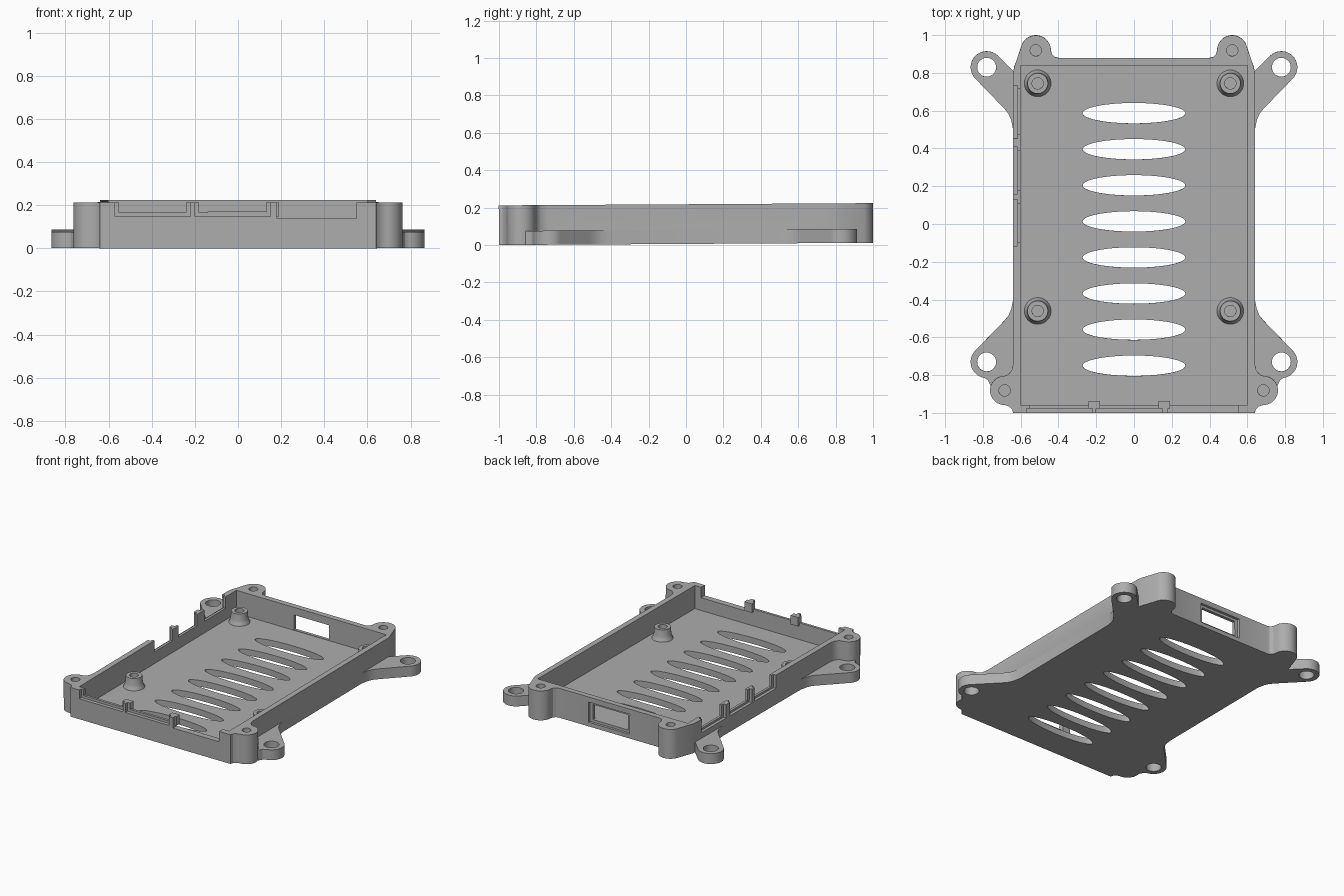
import bpy, bmesh, math
from mathutils import Matrix

if "Cube" in bpy.data.objects:
    bpy.data.objects.remove(bpy.data.objects["Cube"], do_unlink=True)

grey = bpy.data.materials.new("plastic_grey")
grey.use_nodes = True
GREY = (0.42, 0.42, 0.42, 1)
grey.diffuse_color = GREY
grey.node_tree.nodes["Principled BSDF"].inputs["Base Color"].default_value = GREY

H, FLOOR, WALL = 0.212, 0.045, 0.04
TILT = 0.006


def arc(cx, cy, r, a0, a1, n=20, ry=None):
    ry = ry or r
    out = []
    for i in range(n + 1):
        a = math.radians(a0 + (a1 - a0) * i / n)
        out.append((cx + r * math.cos(a), cy + ry * math.sin(a)))
    return out


def circle(cx, cy, r, n=40, ry=None):
    return arc(cx, cy, r, 0, 360, n, ry)[:-1]


def to_object(name, bm):
    bmesh.ops.recalc_face_normals(bm, faces=bm.faces)
    mesh = bpy.data.meshes.new(name)
    bm.to_mesh(mesh)
    bm.free()
    mesh.materials.append(grey)
    obj = bpy.data.objects.new(name, mesh)
    bpy.context.collection.objects.link(obj)
    return obj


def prism(name, pts, z0, z1, turn=None):
    """Extrude a flat outline from z0 to z1, optionally turned."""
    bm = bmesh.new()
    face = bm.faces.new([bm.verts.new((x, y, z0)) for x, y in pts])
    ext = bmesh.ops.extrude_face_region(bm, geom=[face])
    new = [v for v in ext["geom"] if isinstance(v, bmesh.types.BMVert)]
    bmesh.ops.translate(bm, verts=new, vec=(0, 0, z1 - z0))
    if turn:
        bm.transform(turn)
    return to_object(name, bm)


def box(name, x0, x1, y0, y1, z0, z1):
    return prism(name, [(x0, y0), (x1, y0), (x1, y1), (x0, y1)], z0, z1)


def combine(target, other, op):
    mod = target.modifiers.new("cut", "BOOLEAN")
    mod.object, mod.operation, mod.solver = other, op, "EXACT"
    bpy.context.view_layer.objects.active = target
    bpy.ops.object.modifier_apply(modifier=mod.name)
    bpy.data.objects.remove(other, do_unlink=True)


def flip(pts, sx, sy=1):
    return [(x * sx, y * sy) for x, y in pts]


# tray outline with rounded screw posts at the corners
half = [(0.40, 0.88), (0.42, 0.885), (0.435, 0.90)]
half += arc(0.52, 0.92, 0.08, 180, 25)
half += [(0.635, 0.83), (0.64, 0.80), (0.64, -0.74), (0.648, -0.775), (0.665, -0.795)]
half += arc(0.685, -0.88, 0.077, 90, -90)
half += [(0.66, -0.965), (0.645, -0.98), (0.64, -1.0)]
tray = prism("tray", half + flip(half, -1)[::-1], 0, H)

# mounting ears and the webs that join them to the front posts
for sx in (1, -1):
    for sy, cy in ((1, 0.83), (-1, 0.73)):
        ear = [(0.55, cy - 0.11)] + arc(0.78, cy, 0.085, 135, -45)
        ear += [(0.69, cy - 0.215), (0.665, cy - 0.245), (0.65, cy - 0.28),
                (0.64, cy - 0.33), (0.55, cy - 0.33)]
        combine(tray, prism("ear", flip(ear, sx, sy), 0, 0.075), "UNION")
    web = [(0.81, -0.803), (0.775, -0.825), (0.757, -0.86), (0.61, -0.86), (0.61, -0.7), (0.74, -0.7)]
    combine(tray, prism("web", flip(web, sx), 0, 0.075), "UNION")

# interior
combine(tray, box("cavity", -0.60, 0.60, -0.957, 0.84, FLOOR, 0.4), "DIFFERENCE")

# ear through holes and blind post holes
for sx in (1, -1):
    for x, y, r, z in ((0.78, 0.83, 0.05, -0.1), (0.78, -0.73, 0.05, -0.1),
                       (0.52, 0.92, 0.03, 0.06), (0.685, -0.88, 0.03, 0.06)):
        combine(tray, prism("hole", circle(sx * x, y, r), z, 0.4), "DIFFERENCE")

# elliptical vents in the floor
for i in range(8):
    vent = circle(0, 0.587 - 0.191 * i, 0.272, 56, 0.054)
    combine(tray, prism("vent", vent, -0.1, 0.1), "DIFFERENCE")

# stepped port openings in the front wall
for x0, x1, z, step in ((-0.57, -0.22, 0.148, 0.018), (-0.20, 0.15, 0.148, 0.018), (0.18, 0.55, 0.137, 0)):
    combine(tray, box("port_recess", x0, x1, -1.1, -0.975, z, 0.4), "DIFFERENCE")
    combine(tray, box("port", x0 + step, x1 - step, -1.1, -0.9, z + step, 0.4), "DIFFERENCE")

# stepped port openings in the right wall
for y0, y1 in ((0.455, 0.735), (0.16, 0.41), (-0.115, 0.13)):
    combine(tray, box("port_recess", -0.75, -0.618, y0, y1, 0.115, 0.4), "DIFFERENCE")
    combine(tray, box("port", -0.75, -0.56, y0 + 0.02, y1 - 0.02, 0.13, 0.4), "DIFFERENCE")

# round socket opening in the right wall
side = Matrix(((0, 0, 1, 0), (1, 0, 0, 0), (0, 1, 0, 0), (0, 0, 0, 1)))
for r, x1 in ((0.105, -0.618), (0.085, -0.56)):
    combine(tray, prism("socket", circle(-0.30, 0.205, r), -0.75, x1, side), "DIFFERENCE")

# framed card slot in the back wall
combine(tray, box("slot_recess", -0.165, 0.165, 0.862, 0.95, 0.03, 0.175), "DIFFERENCE")
combine(tray, box("slot", -0.14, 0.14, 0.80, 0.95, FLOOR + 0.003, 0.157), "DIFFERENCE")

# small retaining tabs inside the front wall
parts = [tray]
for i, (x0, x1) in enumerate(((-0.24, -0.18), (0.13, 0.19))):
    parts.append(box(f"front_tab_{i + 1}", x0, x1, -0.975, -0.937, 0.148, H))

# board standoffs, each a lathed shape with a blind hole
PROFILE = ((0.072, FLOOR - 0.01), (0.07, FLOOR + 0.004), (0.063, FLOOR + 0.015),
           (0.058, 0.08), (0.054, 0.127), (0.03, 0.127), (0.03, 0.06))
for i, (x, y) in enumerate(((-0.51, 0.745), (0.51, 0.745), (-0.51, -0.46), (0.51, -0.46))):
    bm = bmesh.new()
    rings = [[bm.verts.new((px, py, z)) for px, py in circle(x, y, r)] for r, z in PROFILE]
    for a, b in zip(rings, rings[1:]):
        for k in range(len(a)):
            n = (k + 1) % len(a)
            bm.faces.new((a[k], a[n], b[n], b[k]))
    bm.faces.new(rings[0])
    bm.faces.new(rings[-1])
    parts.append(to_object(f"standoff_{i + 1}", bm))

# slight rearward rise of the whole tray, standing on its front edge
lean = Matrix.Translation((0, 0, math.sin(TILT))) @ Matrix.Rotation(TILT, 4, "X")
for obj in parts:
    obj.data.transform(lean)
    obj.data.update()
bpy.ops.object.select_all(action="DESELECT")
for obj in parts:
    obj.select_set(True)
bpy.context.view_layer.objects.active = tray
bpy.ops.object.shade_smooth_by_angle(angle=math.radians(30))
